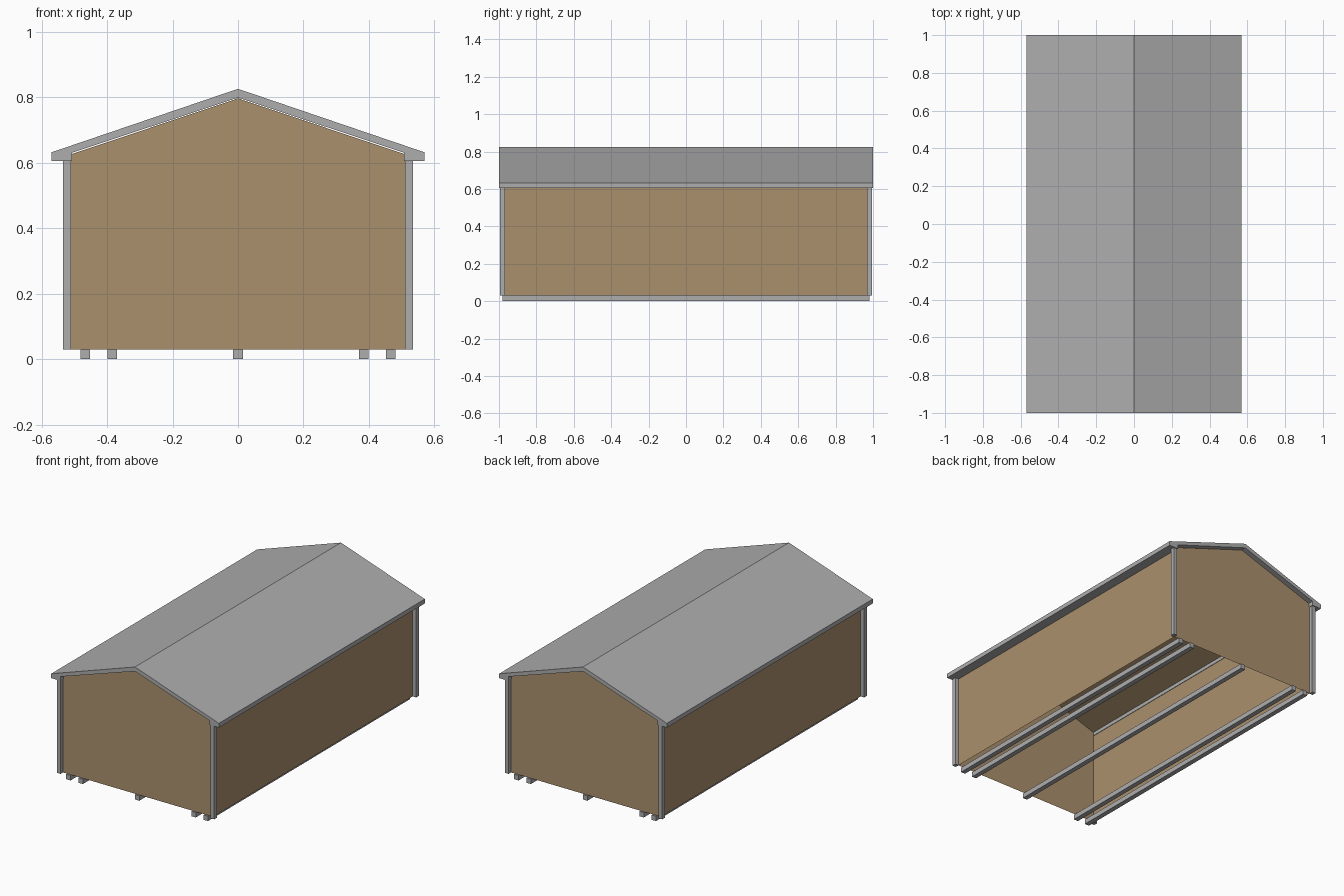
import bpy, bmesh

if "Cube" in bpy.data.objects:
    bpy.data.objects.remove(bpy.data.objects["Cube"])


def material(name, rgb):
    m = bpy.data.materials.new(name)
    m.diffuse_color = (*rgb, 1)
    m.use_nodes = True
    m.node_tree.nodes["Principled BSDF"].inputs["Base Color"].default_value = m.diffuse_color
    return m


GREY = material("grey trim", (0.42, 0.42, 0.42))
BROWN = material("brown siding", (0.41, 0.28, 0.155))


def extrude_y(name, profile, y0, y1, mat, open_edge=None):
    """Extrude an (x, z) profile along y; open_edge skips one side face."""
    bm = bmesh.new()
    a = [bm.verts.new((x, y0, z)) for x, z in profile]
    b = [bm.verts.new((x, y1, z)) for x, z in profile]
    n = len(profile)
    bm.faces.new(a)
    bm.faces.new(b[::-1])
    for i in range(n):
        if i != open_edge:
            j = (i + 1) % n
            bm.faces.new((a[j], a[i], b[i], b[j]))
    bmesh.ops.recalc_face_normals(bm, faces=bm.faces)
    me = bpy.data.meshes.new(name)
    bm.to_mesh(me)
    bm.free()
    me.materials.append(mat)
    ob = bpy.data.objects.new(name, me)
    bpy.context.collection.objects.link(ob)
    return ob


def box(name, x0, x1, y0, y1, z0, z1, mat):
    return extrude_y(name, [(x0, z0), (x1, z0), (x1, z1), (x0, z1)], y0, y1, mat)


# Gabled wall shell, open underneath
extrude_y("wall_shell",
          [(-0.51, 0.03), (0.51, 0.03), (0.51, 0.626), (0, 0.797), (-0.51, 0.626)],
          -0.97, 0.97, BROWN, open_edge=0)

# Roof slab with boxed eaves
half = [(0.507, 0.631), (0.507, 0.605), (0.57, 0.605), (0.57, 0.632)]
extrude_y("roof",
          [(0, 0.799)] + half + [(0, 0.826)] + [(-x, z) for x, z in half[::-1]],
          -1, 1, GREY)

# Corner posts
for sx, side in ((-1, "left"), (1, "right")):
    for sy, end in ((-1, "front"), (1, "back")):
        xs = sorted((sx * 0.51, sx * 0.534))
        ys = sorted((sy * 0.968, sy * 0.994))
        box(f"corner_post_{end}_{side}", *xs, *ys, 0.03, 0.606, GREY)

# Floor skids running front to back
for i, x in enumerate((-0.467, -0.384, 0, 0.384, 0.467)):
    box(f"skid_{i + 1}", x - 0.015, x + 0.015, -0.98, 0.98, 0, 0.03, GREY)
